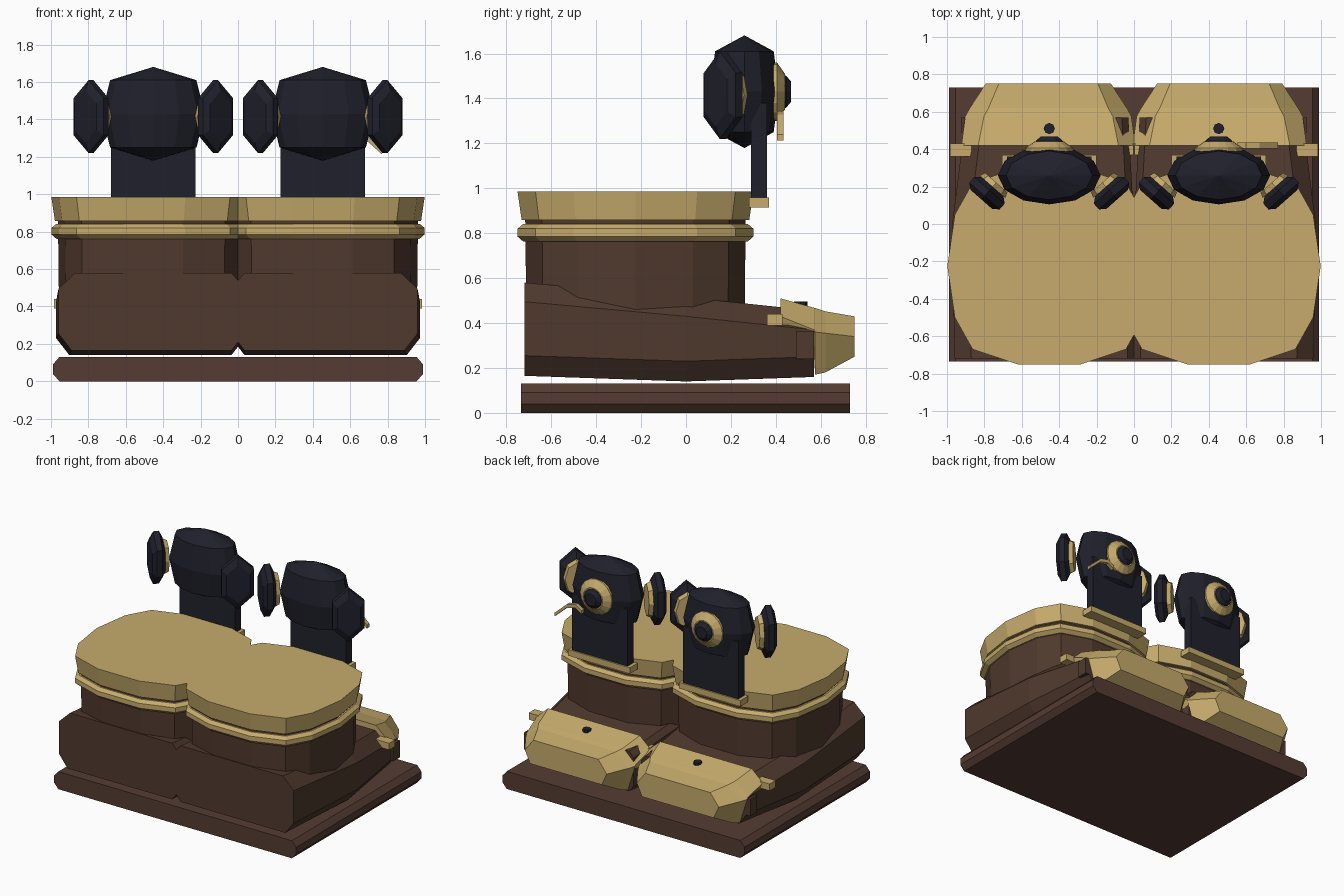
import bpy, bmesh, math
from mathutils import Vector, Matrix

if "Cube" in bpy.data.objects:
    bpy.data.objects.remove(bpy.data.objects["Cube"])


def material(name, rgb):
    m = bpy.data.materials.new(name)
    m.use_nodes = True
    m.diffuse_color = (*rgb, 1)
    m.node_tree.nodes["Principled BSDF"].inputs["Base Color"].default_value = (*rgb, 1)
    return m


TAN = material("tan", (0.57, 0.41, 0.15))
BROWN = material("brown", (0.08, 0.042, 0.027))
RED_BROWN = material("red_brown", (0.09, 0.045, 0.032))
DARK = material("blue_black", (0.0145, 0.0145, 0.025))


def loft(name, sections, mat):
    """Skin a list of equally sized point loops and cap both ends."""
    bm = bmesh.new()
    rings = [[bm.verts.new(p) for p in s] for s in sections]
    n = len(rings[0])
    for a, b in zip(rings, rings[1:]):
        for i in range(n):
            j = (i + 1) % n
            bm.faces.new((a[i], a[j], b[j], b[i]))
    bm.faces.new(rings[0])
    bm.faces.new(rings[-1])
    bmesh.ops.recalc_face_normals(bm, faces=bm.faces)
    me = bpy.data.meshes.new(name)
    bm.to_mesh(me)
    bm.free()
    me.materials.append(mat)
    ob = bpy.data.objects.new(name, me)
    bpy.context.collection.objects.link(ob)
    return ob


def box(name, x, y, z, mat):
    return loft(name, [[(x[0], y[0], h), (x[1], y[0], h), (x[1], y[1], h), (x[0], y[1], h)]
                       for h in z], mat)


def disc(name, centre, normal, profile, n, mat, stretch=1.0):
    """Round part from (offset, radius) pairs along a horizontal normal."""
    normal = Vector(normal).normalized()
    side = normal.cross(Vector((0, 0, 1)))
    up = Vector((0, 0, stretch))
    angles = [math.pi / 2 + math.tau * i / n for i in range(n)]
    return loft(name, [[Vector(centre) + normal * d + r * (side * math.cos(a) + up * math.sin(a))
                        for a in angles] for d, r in profile], mat)


# Base board with chamfered long sides
SLAB = [(-.955, 0), (.955, 0), (.99, .04), (.99, .09), (.955, .13),
        (-.955, .13), (-.99, .09), (-.99, .04)]
loft("base_board", [[(x, y, z) for x, z in SLAB] for y in (-.735, .73)], RED_BROWN)

# Rounded outline shared by drum, ring and lid
QUARTER = [(.545, 0), (.505, .275), (.41, .445), (.17, .525)]
OUTLINE = QUARTER + [(-x, y) for x, y in QUARTER[::-1]]
OUTLINE += [(x, -y) for x, y in OUTLINE[-2:0:-1]]
CX, CY, HEAD_Y, HEAD_Z = .453, -.225, .26, 1.43


def rounded(name, s, levels, mat):
    return loft(name, [[(s * (CX + x * k), CY + y * k, z) for x, y in OUTLINE]
                       for z, k in levels], mat)


def hull_section(s, y, inner, outer, bottom, top):
    pts = [(inner + .035, top), (outer - .09, top), (outer, top - .085), (outer, bottom + .09),
           (outer - .07, bottom), (inner + .035, bottom), (inner, bottom + .045), (inner, top - .04)]
    return [(s * x, y, z) for x, z in pts]


def bumper_section(s, y, half, bottom, mid, top, cut):
    pts = [(half - cut, top), (half, mid), (half - cut * .6, bottom)]
    pts += [(-x, z) for x, z in pts[::-1]]
    return [(s * (.458 + x), y, z) for x, z in pts]


for s, label in ((1, "left"), (-1, "right")):
    # Tapered lower hull
    loft(label + "_hull", [hull_section(s, -.72, 0, .96, .165, .58),
                           hull_section(s, 0, 0, .972, .14, .515),
                           hull_section(s, .57, .03, .90, .16, .455)], BROWN)
    # Drum, trim ring and lid
    rounded(label + "_drum", s, [(.4, .925), (.865, .935)], BROWN)
    rounded(label + "_trim_ring", s, [(.762, .95), (.785, 1), (.82, 1), (.84, .955)], TAN)
    rounded(label + "_lid", s, [(.858, .965), (.985, 1)], TAN)

    # Rear bumper with its side post, tab and top button
    loft(label + "_bumper", [bumper_section(s, .42, .465, .26, .43, .51, .09),
                             bumper_section(s, .57, .445, .255, .37, .468, .1),
                             bumper_section(s, .575, .445, .17, .36, .467, .1),
                             bumper_section(s, .62, .42, .18, .355, .452, .1),
                             bumper_section(s, .75, .335, .25, .34, .43, .07)], TAN)
    box(label + "_bumper_post", (s * .85, s * .925), (.49, .57), (.24, .365), BROWN)
    box(label + "_bumper_tab", (s * .87, s * .985), (.36, .43), (.39, .44), TAN)
    box(label + "_inner_tab", (s * .002, s * .045), (.37, .43), (.39, .44), TAN)
    button = [(s * CX + .03 * math.cos(i * math.pi / 4), .51 + .03 * math.sin(i * math.pi / 4))
              for i in range(8)]
    loft(label + "_bumper_button", [[(x, y, z) for x, y in button] for z in (.46, .497)], DARK)

    # Upright neck plate and its bracket
    box(label + "_neck", (s * .226, s * .68), (.29, .36), (.94, 1.38), DARK)
    box(label + "_neck_bracket", (s * .2, s * .705), (.28, .37), (.915, .96), TAN)

    # Faceted head
    rings = [(-.25, .01), (-.18, .84), (0, 1), (.18, .84), (.25, .01)]
    loft(label + "_head", [[(s * CX + .275 * k * math.cos(math.tau * i / 12),
                             HEAD_Y + .155 * k * math.sin(math.tau * i / 12), HEAD_Z + dz)
                            for i in range(12)] for dz, k in rings], DARK)

    # Dial on the back of the head
    hub = (s * CX, 0, HEAD_Z)
    disc(label + "_dial_ring", hub, (0, 1, 0), [(.38, .13), (.405, .13), (.44, .08)], 16, TAN)
    disc(label + "_dial_knob", hub, (0, 1, 0), [(.4, .075), (.445, .072), (.468, .045)], 12, DARK)

    # Angled side cups with backing discs
    for t, side in ((1, "outer"), (-1, "inner")):
        centre = (s * (CX + t * .333), .165, 1.415)
        facing = (s * t * .66, -.75, 0)
        disc(f"{label}_{side}_cup", centre, facing,
             [(-.045, .09), (-.02, .125), (.02, .125), (.045, .09)], 6, DARK, 1.56)
        disc(f"{label}_{side}_cup_backing", centre, facing, [(-.075, .08), (-.045, .09)],
             8, TAN, 1.5)

# Bent lever beside the left dial
PATH = [(.55, 1.3), (.6, 1.33), (.67, 1.315), (.77, 1.225)]
loft("left_lever", [[(x, y, z + h) for y, h in ((.405, -.012), (.435, -.012),
                                                (.435, .014), (.405, .014))]
                    for x, z in PATH], TAN)
